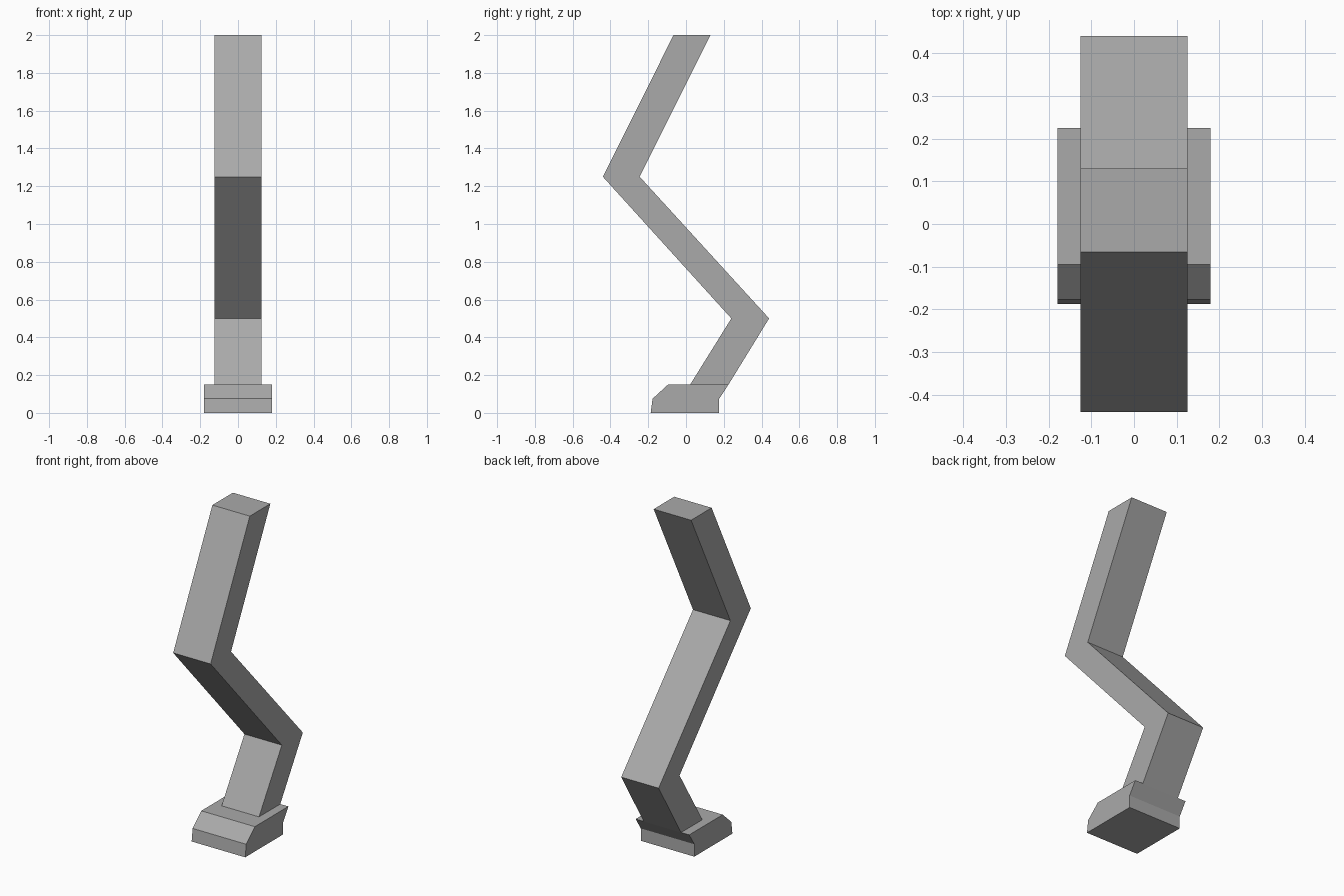
import bpy
import bmesh

cube = bpy.data.objects.get("Cube")
if cube:
    bpy.data.objects.remove(cube, do_unlink=True)

# Single plain grey
grey = bpy.data.materials.new("plain grey")
grey.use_nodes = True
colour = (0.4, 0.4, 0.4, 1.0)
grey.diffuse_color = colour
grey.node_tree.nodes["Principled BSDF"].inputs["Base Color"].default_value = colour


def extrude_profile(name, profile, half_width):
    """Extrude a side profile of (y, z) points evenly across x."""
    mesh = bpy.data.meshes.new(name)
    bm = bmesh.new()
    face = bm.faces.new([bm.verts.new((-half_width, y, z)) for y, z in profile])
    result = bmesh.ops.extrude_face_region(bm, geom=[face])
    moved = [v for v in result["geom"] if isinstance(v, bmesh.types.BMVert)]
    bmesh.ops.translate(bm, verts=moved, vec=(2 * half_width, 0, 0))
    bmesh.ops.recalc_face_normals(bm, faces=bm.faces)
    bm.to_mesh(mesh)
    bm.free()
    mesh.materials.append(grey)
    obj = bpy.data.objects.new(name, mesh)
    bpy.context.collection.objects.link(obj)
    return obj


# Zigzag leg: front edge going up, then back edge coming down
leg_front = [(0.022, 0.15), (0.24, 0.50), (-0.44, 1.25), (-0.066, 2.0)]
leg_back = [(0.13, 2.0), (-0.245, 1.25), (0.44, 0.50), (0.225, 0.15)]
extrude_profile("leg", leg_front + leg_back, 0.125)

# Wide foot with a bevelled toe and an overhanging heel flush with the leg
foot_profile = [(-0.187, 0.0), (-0.177, 0.075), (-0.095, 0.15),
                (0.225, 0.15), (0.176, 0.075), (0.176, 0.0)]
extrude_profile("foot", foot_profile, 0.179)
